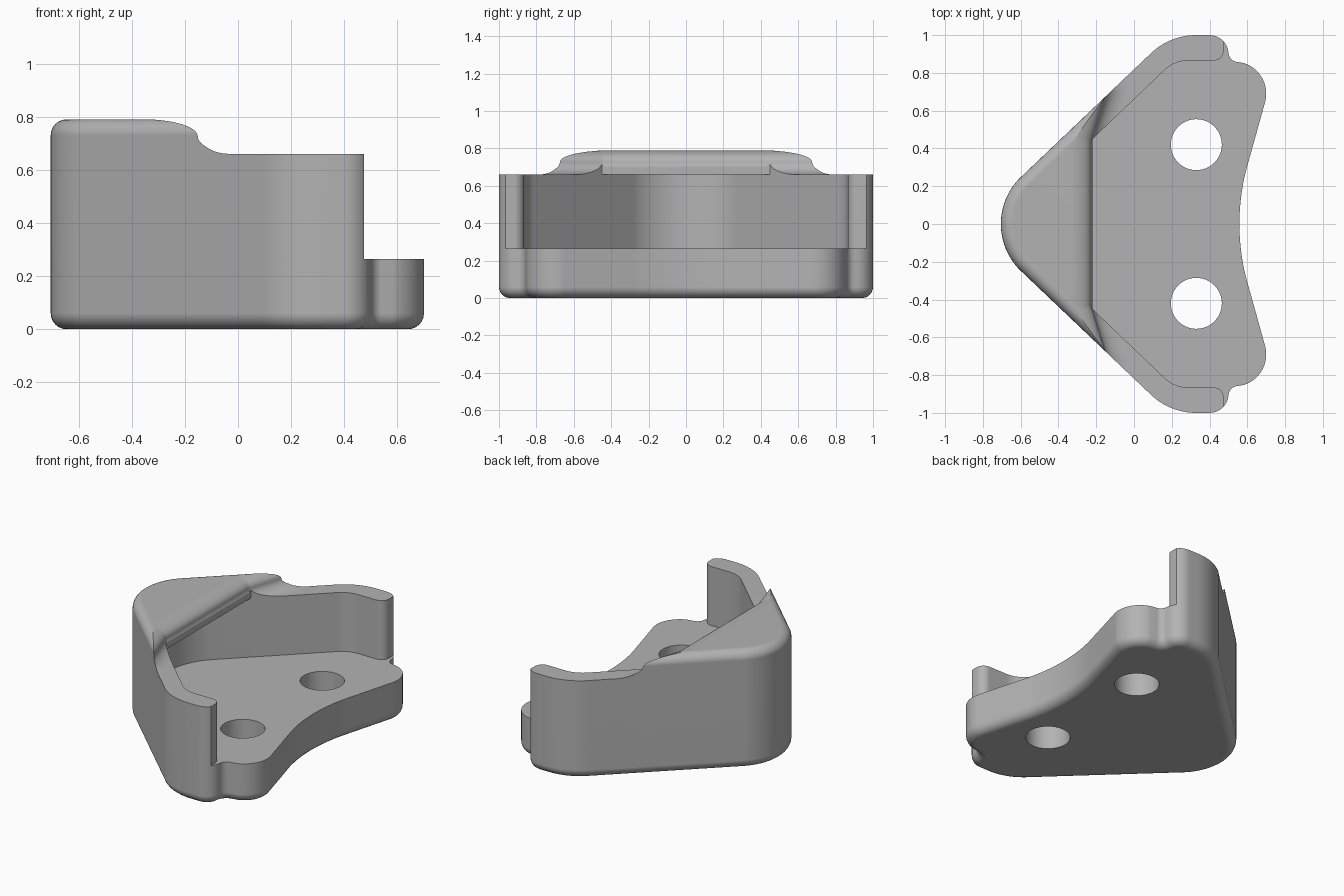
import bpy, bmesh, math
from mathutils import Vector

old = bpy.data.objects.get("Cube")
if old:
    bpy.data.objects.remove(old, do_unlink=True)

TOP, WALL, FLOOR, FILLET = 0.79, 0.66, 0.265, 0.06
SLANT = 136  # direction, in degrees, that the slanted walls face


def arc(cx, cy, r, a0, a1, n=12):
    """Points along an arc, angles in degrees."""
    angles = [math.radians(a0 + (a1 - a0) * i / n) for i in range(n + 1)]
    return [(cx + r * math.cos(a), cy + r * math.sin(a)) for a in angles]


def mirrored(half):
    """Close a half outline by mirroring it over y = 0."""
    return half + [(x, -y) for x, y in reversed(half) if y > 1e-4]


def loft(name, rings):
    """Skin a stack of equal rings and cap both ends."""
    bm = bmesh.new()
    loops = [[bm.verts.new(p) for p in ring] for ring in rings]
    n = len(loops[0])
    for a, b in zip(loops, loops[1:]):
        for i in range(n):
            j = (i + 1) % n
            bm.faces.new((a[i], a[j], b[j], b[i]))
    bm.faces.new(loops[0])
    bm.faces.new(loops[-1])
    bmesh.ops.recalc_face_normals(bm, faces=bm.faces[:])
    mesh = bpy.data.meshes.new(name)
    bm.to_mesh(mesh)
    bm.free()
    ob = bpy.data.objects.new(name, mesh)
    bpy.context.collection.objects.link(ob)
    return ob


def prism(name, pts, z0, z1):
    return loft(name, [[(x, y, z) for x, y in pts] for z in (z0, z1)])


def inset(pts, d):
    """Move a clockwise outline inwards by d."""
    out = []
    for i, p in enumerate(pts):
        a, b = Vector(pts[i - 1]), Vector(pts[(i + 1) % len(pts)])
        t = (b - a).normalized()
        out.append((p[0] + t.y * d, p[1] - t.x * d))
    return out


# Outer body: full outline with rounded lower and upper rims
outline = mirrored(
    arc(-0.36, 0, 0.345, 180, SLANT)
    + arc(0.33, 0.65, 0.35, SLANT, 90)
    + arc(0.40, 0.90, 0.10, 90, 5, 8)
    + arc(0.55, 0.908, 0.05, 190, 255, 6)
    + arc(0.53, 0.69, 0.17, 72, -14, 14)
    + arc(1.718, 0, 1.16, 166, 180, 10))
steps = [math.radians(15 * i) for i in range(7)]
rims = [(FILLET * (1 - math.sin(a)), FILLET * (1 - math.cos(a))) for a in steps]
levels = rims + [(d, TOP - z) for d, z in reversed(rims)]
body = loft("corner_bracket",
            [[(x, y, z) for x, y in inset(outline, d)] for d, z in levels])

# Pocket: runs under the roof and is open at the back
nose = arc(-0.112, 0, 0.40, 180, SLANT)
rest = (arc(0.286, 0.685, 0.18, SLANT, 90)
        + arc(0.42, 0.92, 0.055, -90, 0, 8)
        + [(0.475, 1.2), (1.0, 1.2)])
pocket = prism("pocket_cutter", mirrored(nose + rest), FLOOR, WALL)

# Opening above the pocket, in front of the roof edge
(ax, ay), (bx, by) = nose[-1], rest[0]
edge = -0.22
start = (edge, ay + (by - ay) * (edge - ax) / (bx - ax))
opening = prism("opening_cutter", mirrored([start] + rest), FLOOR + 0.2, 1.0)


# S-shaped step from the roof down to the wall tops, flaring at the sides
def step_ring(y):
    flare = min(max((abs(y) - 0.43) / 0.25, 0), 1.1)
    x = -0.228 + 0.078 * flare
    mid = 0.727
    convex = arc(0, 0, 1, 90, 0, 10)
    concave = arc(0, 0, 1, 180, 270, 10)[1:]
    pts = [(x - 0.12, 1.0)]
    pts += [(x - 0.12 + 0.12 * u, mid + (TOP + 0.0005 - mid) * v) for u, v in convex]
    pts += [(x + 0.11 + 0.11 * u, mid + (mid - WALL) * v) for u, v in concave]
    pts += [(1.2, WALL), (1.2, 1.0)]
    return [(px, y, pz) for px, pz in pts]


half = [0.43 + 0.025 * i for i in range(13)] + [1.2]
sections = [-y for y in reversed(half)] + half
step = loft("step_cutter", [step_ring(y) for y in sections])

# Two screw holes
holes = [prism("hole_cutter", arc(0.33, s * 0.42, 0.135, 0, 352.5, 47), -0.2, 0.5)
         for s in (-1, 1)]

# Cut everything and bake the result
cutters = [pocket, opening, step] + holes
bpy.context.view_layer.objects.active = body
body.select_set(True)
for cutter in cutters:
    cutter.hide_render = True
    mod = body.modifiers.new("cut", 'BOOLEAN')
    mod.operation = 'DIFFERENCE'
    mod.solver = 'EXACT'
    mod.object = cutter
    bpy.ops.object.modifier_apply(modifier=mod.name)
for cutter in cutters:
    bpy.data.objects.remove(cutter, do_unlink=True)

# Material and shading
grey = bpy.data.materials.new("light_grey")
grey.use_nodes = True
grey.diffuse_color = (0.45, 0.45, 0.45, 1)
grey.node_tree.nodes["Principled BSDF"].inputs["Base Color"].default_value = (0.45, 0.45, 0.45, 1)
body.data.materials.clear()
body.data.materials.append(grey)
bpy.ops.object.shade_smooth_by_angle(angle=math.radians(30))
weighted = body.modifiers.new("even_normals", 'WEIGHTED_NORMAL')
weighted.keep_sharp = True
